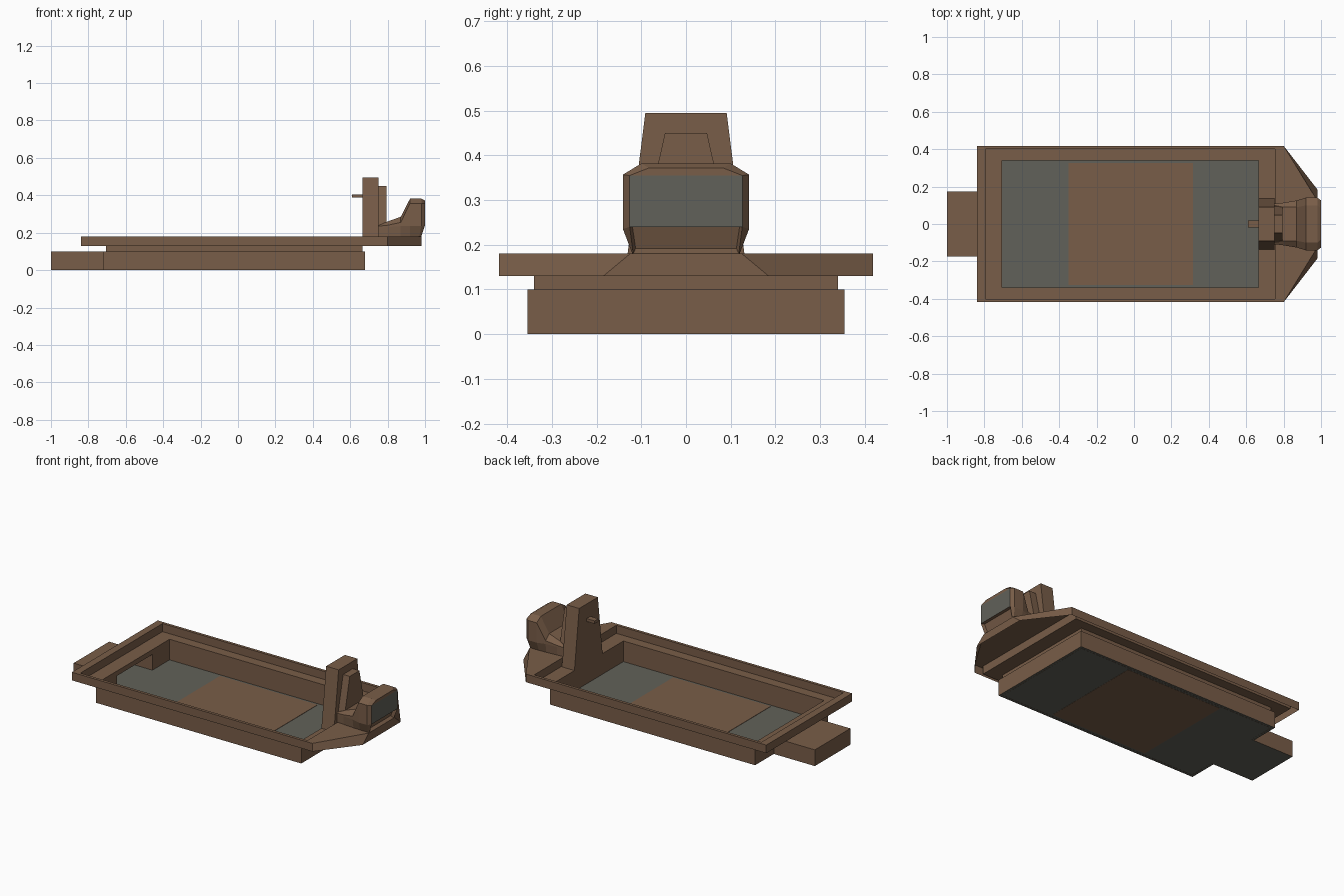
import bpy, bmesh

if "Cube" in bpy.data.objects:
    bpy.data.objects.remove(bpy.data.objects["Cube"])


def material(name, rgb):
    m = bpy.data.materials.new(name)
    m.diffuse_color = (*rgb, 1)
    m.use_nodes = True
    m.node_tree.nodes["Principled BSDF"].inputs["Base Color"].default_value = m.diffuse_color
    return m


BROWN = material("brown", (0.19, 0.11, 0.065))
GREY = material("grey", (0.12, 0.12, 0.10))


def finish(name, bm, mats):
    bmesh.ops.recalc_face_normals(bm, faces=bm.faces)
    me = bpy.data.meshes.new(name)
    bm.to_mesh(me)
    bm.free()
    for m in mats:
        me.materials.append(m)
    ob = bpy.data.objects.new(name, me)
    bpy.context.collection.objects.link(ob)
    return ob


def add_rings(bm, rings, skip=()):
    """Bridge closed rings of points; skip holds (ring, segment) gaps."""
    vs = [[bm.verts.new(p) for p in r] for r in rings]
    n = len(rings[0])
    for i in range(len(vs) - 1):
        for j in range(n):
            if (i, j) not in skip:
                k = (j + 1) % n
                bm.faces.new((vs[i][j], vs[i][k], vs[i + 1][k], vs[i + 1][j]))
    return vs


def block(name, x0, x1, z0, z1, w0, w1, mat=BROWN):
    """Box whose half width goes from w0 at the bottom to w1 at the top."""
    bm = bmesh.new()
    rings = [[(x0, -w, z), (x1, -w, z), (x1, w, z), (x0, w, z)]
             for z, w in ((z0, w0), (z1, w1))]
    vs = add_rings(bm, rings)
    bm.faces.new(vs[0])
    bm.faces.new(vs[1])
    return finish(name, bm, [mat])


def outline(z, x0, x1, h, x2=None, n=0.13):
    """Plan outline with a nose edge at x2 and a tail gap on the x0 side."""
    x2 = x1 if x2 is None else x2
    t = 0.172
    return [(x, y, z) for x, y in ((x0, -h), (x1, -h), (x2, -n), (x2, n),
                                   (x1, h), (x0, h), (x0, t), (x0, -t))]


# Tray: outer wall, step, flared ledge, raised hollow rim with a pointed nose
bm = bmesh.new()
add_rings(bm, [
    outline(0.0, -0.72, 0.68, 0.355),
    outline(0.10, -0.72, 0.68, 0.355),
    outline(0.10, -0.705, 0.665, 0.34),
    outline(0.13, -0.705, 0.665, 0.34),
    outline(0.13, -0.795, 0.755, 0.40),
    outline(0.18, -0.795, 0.755, 0.40),
    outline(0.18, -0.84, 0.80, 0.418, 0.98, 0.125),
    outline(0.13, -0.84, 0.80, 0.418, 0.98, 0.185),
], skip={(0, 6)})
# Inner wall of the tray
add_rings(bm, [outline(0.0, -0.705, 0.665, 0.34),
               outline(0.10, -0.705, 0.665, 0.34)], skip={(0, 6)})
finish("tray", bm, [BROWN])

# Tail compartment, open towards the tray
bm = bmesh.new()
rows = [[bm.verts.new((x, y, z)) for x, y in
         ((-0.705, -0.173), (-1, -0.173), (-1, 0.173), (-0.705, 0.173))]
        for z in (0, 0.10)]
for j in range(3):
    bm.faces.new((rows[0][j], rows[0][j + 1], rows[1][j + 1], rows[1][j]))
bm.faces.new(rows[1])
finish("tail_compartment", bm, [BROWN])

# Floor sheets and the brown middle panel
block("floor", -0.72, 0.68, 0.001, 0.003, 0.355, 0.355, GREY)
block("tail_floor", -1.0, -0.72, 0.001, 0.003, 0.173, 0.173, GREY)
block("floor_panel", -0.35, 0.315, 0.0, 0.005, 0.325, 0.325)

# Upright post, its front rib and the small peg
block("post", 0.665, 0.75, 0.13, 0.495, 0.137, 0.091)
block("post_rib", 0.75, 0.795, 0.18, 0.45, 0.108, 0.047)
block("peg", 0.61, 0.67, 0.387, 0.405, 0.018, 0.018)


# Head: sections along x, flat grey front
def section(x, w0, w1, wt, za, zs, zt, xb=None):
    half = [(x if xb is None else xb, w0, 0.18), (x, w1, za), (x, w1, zs), (x, wt, zt)]
    return ([(a, -w, z) for a, w, z in half]
            + [(a, w, z) for a, w, z in reversed(half)])


bm = bmesh.new()
vs = add_rings(bm, [
    section(0.75, 0.108, 0.108, 0.10, 0.22, 0.235, 0.238),
    section(0.80, 0.112, 0.114, 0.09, 0.23, 0.24, 0.26),
    section(0.87, 0.118, 0.126, 0.09, 0.235, 0.255, 0.285),
    section(0.92, 0.12, 0.141, 0.10, 0.235, 0.357, 0.382),
    section(0.98, 0.12, 0.141, 0.10, 0.235, 0.357, 0.382, 0.97),
    section(1.0, 0.118, 0.126, 0.083, 0.24, 0.355, 0.372, 0.98),
])
bm.faces.new(vs[0])
f = vs[-1]
lower = bm.faces.new((f[0], f[1], f[6], f[7]))
screen = bm.faces.new((f[1], f[2], f[5], f[6]))
bm.faces.new((f[2], f[3], f[4], f[5]))
screen.material_index = 1
bmesh.ops.recalc_face_normals(bm, faces=bm.faces)
# Recess under the grey front
bmesh.ops.inset_region(bm, faces=[lower], thickness=0.008, depth=-0.02)
finish("head", bm, [BROWN, GREY])
